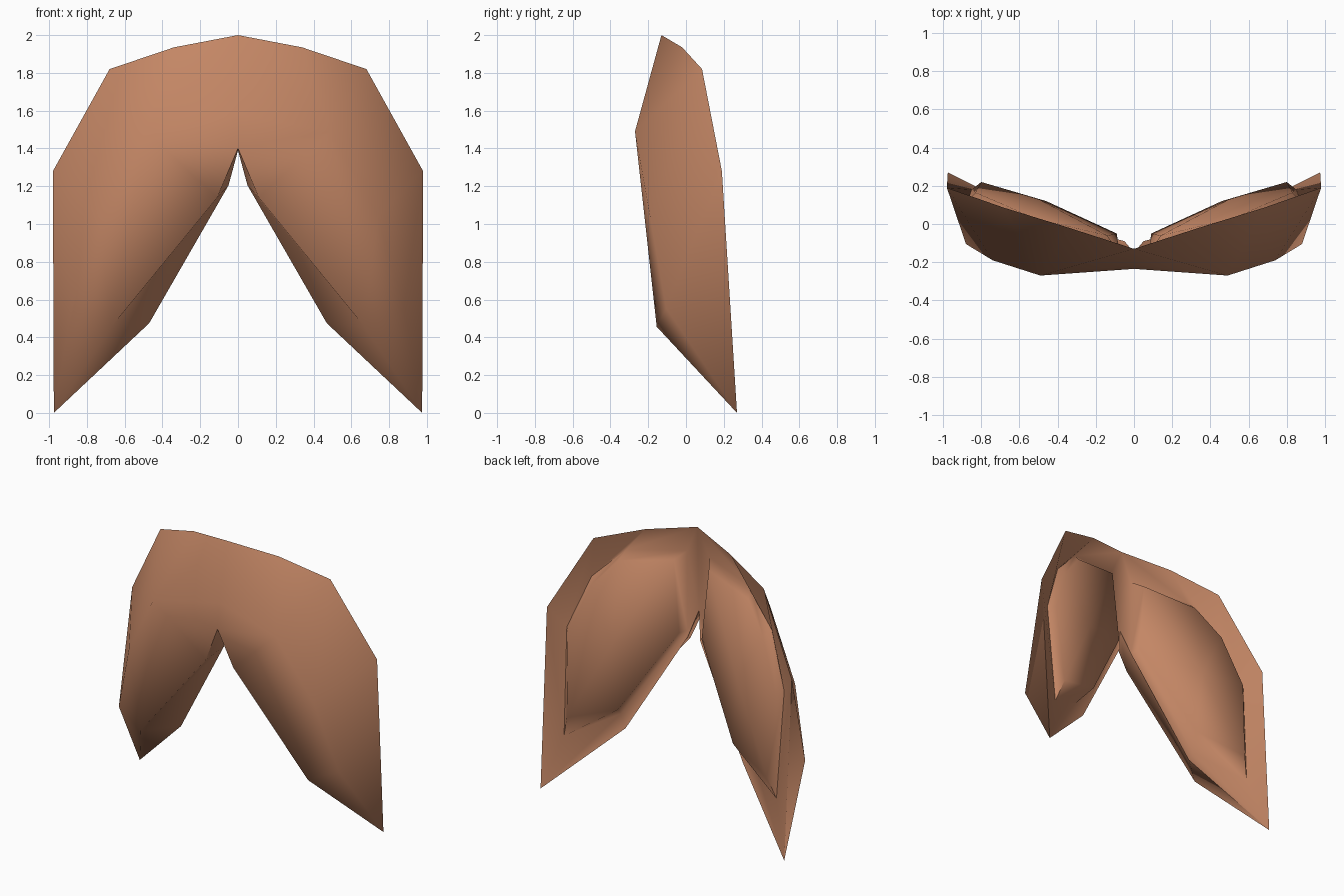
import bpy, bmesh, math

if "Cube" in bpy.data.objects:
    bpy.data.objects.remove(bpy.data.objects["Cube"])

# One lobe (x > 0), mirrored: back outline, front dome, groove ring, raised back pad
outline = [(0, -.13, 2), (.34, -.02, 1.935), (.68, .085, 1.82), (.98, .19, 1.28),
           (.975, .27, 0), (.47, .02, .475), (.05, -.09, 1.205), (0, -.15, 1.39)]
dome = [(0, -.21, 1.58), (.49, -.27, 1.49), (.74, -.19, 1.04), (.88, -.105, .555),
        (.67, -.155, .456), (.11, -.21, 1.14), (0, -.235, 1.40)]
groove = [(.09, -.14, 1.80), (.50, -.03, 1.74), (.72, .05, 1.52), (.87, .12, 1.14),
          (.85, .18, .38), (.52, .0, .56), (.08, -.13, 1.23)]
pad = [(.14, -.06, 1.75), (.52, .03, 1.68), (.69, .105, 1.48), (.83, .165, 1.13),
       (.80, .22, .54), (.46, .12, .65), (.09, -.05, 1.24)]
centre = (.50, .13, 1.12)

bm = bmesh.new()
O, D, G, P = [[bm.verts.new(p) for p in ring] for ring in (outline, dome, groove, pad)]
C = bm.verts.new(centre)


def faces(*polys):
    for poly in polys:
        bm.faces.new(poly)


# front dome
faces((O[0], O[1], D[1], D[0]), (O[1], O[2], D[1]), (O[2], O[3], D[2], D[1]),
      (O[3], D[3], D[2]), (O[3], O[4], D[3]), (O[4], D[4], D[3]),
      (D[3], D[4], D[2]), (D[2], D[4], D[1]), (D[1], D[4], D[5]),
      (D[1], D[5], D[6], D[0]))
# lower inner edge band
faces((O[4], O[5], D[4]), (D[4], O[5], O[6], D[5]), (D[5], O[6], O[7], D[6]))
# back rim sloping into the groove
for i in range(6):
    faces((O[i], O[i + 1], G[i + 1], G[i]))
faces((O[6], O[7], G[6]), (O[7], O[0], G[0], G[6]))
# pad sides and gently domed pad top
for i in range(7):
    j = (i + 1) % 7
    faces((G[i], G[j], P[j], P[i]), (P[i], P[j], C))
bmesh.ops.recalc_face_normals(bm, faces=bm.faces)
# make sure the front dome faces forward
bm.faces.ensure_lookup_table()
if bm.faces[0].normal.y > 0:
    bmesh.ops.reverse_faces(bm, faces=bm.faces)

mesh = bpy.data.meshes.new("swept_lobes")
bm.to_mesh(mesh)
bm.free()
obj = bpy.data.objects.new("swept_lobes", mesh)
bpy.context.collection.objects.link(obj)

mat = bpy.data.materials.new("copper_brown")
mat.diffuse_color = (0.55, 0.24, 0.13, 1)
mat.use_nodes = True
mat.node_tree.nodes["Principled BSDF"].inputs["Base Color"].default_value = mat.diffuse_color
mesh.materials.append(mat)

# mirror to the other lobe
mirror = obj.modifiers.new("mirror", 'MIRROR')
mirror.use_axis[0] = True
mirror.use_clip = True

bpy.context.view_layer.objects.active = obj
obj.select_set(True)
bpy.ops.object.modifier_apply(modifier="mirror")
bpy.ops.object.shade_smooth_by_angle(angle=math.radians(75))
